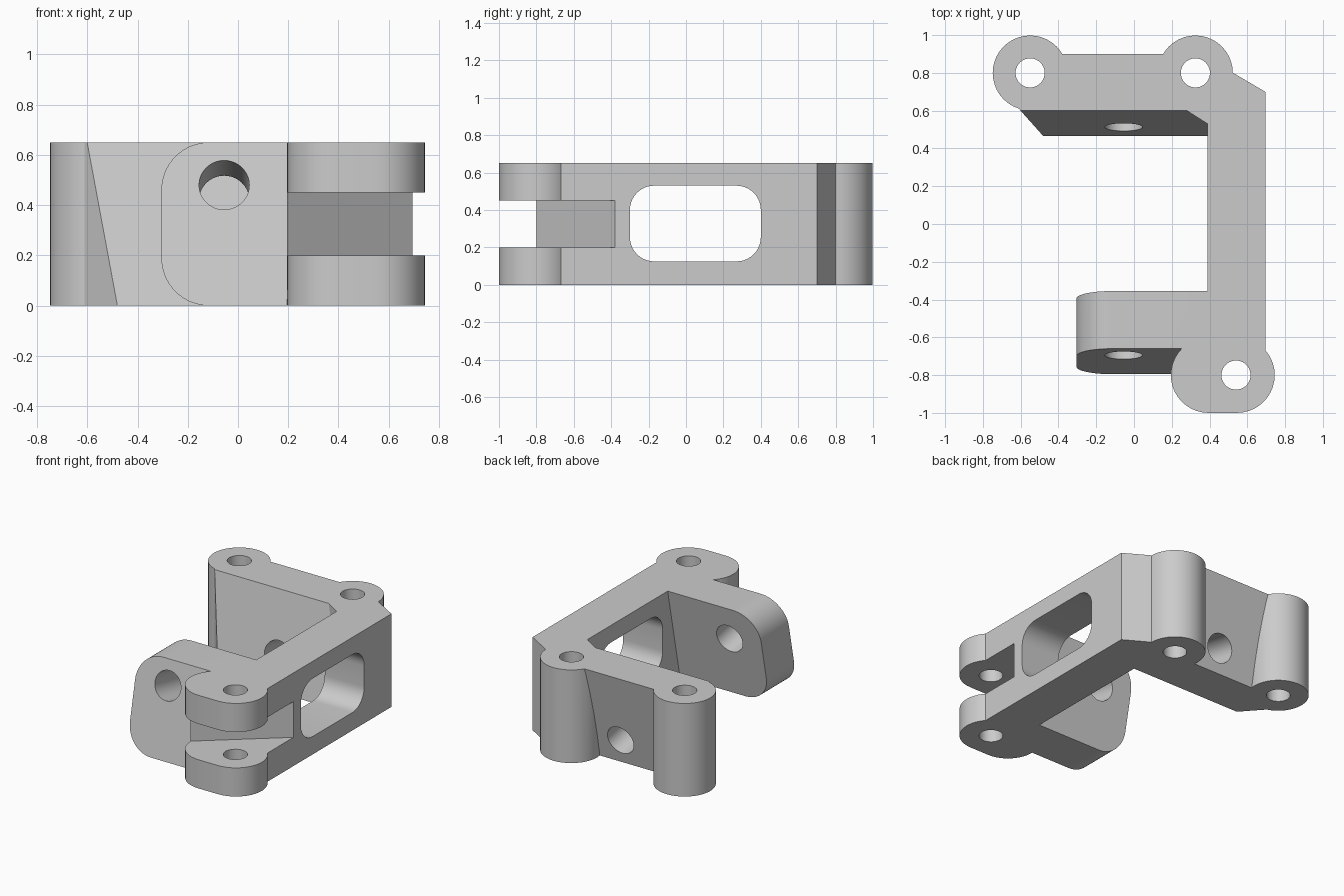
import bpy, bmesh
from math import sin, cos, pi
from mathutils import Vector

if "Cube" in bpy.data.objects:
    bpy.data.objects.remove(bpy.data.objects["Cube"])

H = 0.65                 # height of the bracket
SLOPE = 0.135 / H        # lean of the two arms


def arc(cx, cy, r, a0, a1, n=20):
    return [(cx + r * cos(a0 + (a1 - a0) * i / n), cy + r * sin(a0 + (a1 - a0) * i / n))
            for i in range(n + 1)]


def circle(cx, cy, r, n=40):
    return arc(cx, cy, r, 0, 2 * pi, n)[:-1]


def prism(name, profile, place, lo, hi):
    """Extrude a 2D profile; place(u, v, w) maps it into space."""
    bm = bmesh.new()
    a, b = ([bm.verts.new(place(u, v, w)) for u, v in profile] for w in (lo, hi))
    bm.faces.new(a)
    bm.faces.new(b)
    n = len(a)
    for i in range(n):
        bm.faces.new((a[i], a[(i + 1) % n], b[(i + 1) % n], b[i]))
    bmesh.ops.recalc_face_normals(bm, faces=bm.faces)
    me = bpy.data.meshes.new(name)
    bm.to_mesh(me)
    bm.free()
    ob = bpy.data.objects.new(name, me)
    bpy.context.collection.objects.link(ob)
    return ob


def upright(u, v, w):
    return (u, v, w)


def sideways(u, v, w):
    return (w, u, v)


def leaning(u, v, w):
    return (u, w - SLOPE * (H - v), v)


def combine(target, other, op):
    mod = target.modifiers.new(op, 'BOOLEAN')
    mod.operation, mod.solver, mod.object = op, 'EXACT', other
    bpy.context.view_layer.objects.active = target
    bpy.ops.object.modifier_apply(modifier=mod.name)
    bpy.data.objects.remove(other)


# Spine with diagonal corner
body = prism("hinge_bracket", [(0.39, -0.8), (0.695, -0.8), (0.695, 0.7), (0.525, 0.8),
                               (0.325, 0.8), (0.28, 0.6), (0.39, 0.53)], upright, 0, H)

# Leaning back arm, trimmed to an angled end
back_arm = prism("back_arm", [(-0.9, 0), (0.6, 0), (0.6, H), (-0.9, H)], leaning, 0.6, 0.9)
trim = prism("trim", [(-0.48, 0.465), (-0.62, 0.622), (-0.55, 0.95), (0.45, 0.95),
                      (0.45, 0.4), (-0.48, 0.4)], upright, -0.1, H + 0.1)
combine(back_arm, trim, 'INTERSECT')
combine(body, back_arm, 'UNION')

# Leaning front arm with rounded free end
r = 0.19
front = [(0.45, 0), (0.45, H)] + arc(-0.305 + r, H - r, r, pi / 2, pi, 14) \
    + arc(-0.305 + r, r, r, pi, 1.5 * pi, 14)
combine(body, prism("front_arm", front, leaning, -0.66, -0.355), 'UNION')

# Pin bosses: two round, one elongated
for x in (-0.55, 0.325):
    combine(body, prism("boss", circle(x, 0.8, 0.198), upright, 0, H), 'UNION')
long_boss = arc(0.545, -0.8, 0.2, -pi / 2, pi / 2) + arc(0.395, -0.8, 0.2, pi / 2, 1.5 * pi)
combine(body, prism("long_boss", long_boss, upright, 0, H), 'UNION')

# Slot between the lugs
slot = [(0.1, -0.88), (0.9, -0.208), (0.9, -1.1), (0.1, -1.1)]
combine(body, prism("slot", slot, upright, 0.2, 0.45), 'DIFFERENCE')

# Rounded window through the spine
q = 0.13
window = []
for i, (y, z) in enumerate([(0.4 - q, 0.53 - q), (-0.3 + q, 0.53 - q),
                            (-0.3 + q, 0.125 + q), (0.4 - q, 0.125 + q)]):
    window += arc(y, z, q, i * pi / 2, (i + 1) * pi / 2, 10)
combine(body, prism("window", window, sideways, 0.3, 0.8), 'DIFFERENCE')

# Vertical pin holes
for x, y in ((-0.55, 0.8), (0.325, 0.8), (0.54, -0.8)):
    combine(body, prism("pin_hole", circle(x, y, 0.077), upright, -0.1, H + 0.1), 'DIFFERENCE')

# Tilted bolt hole through both arms
axis = Vector((0, 1, -SLOPE)).normalized()
up = Vector((0, SLOPE, 1)).normalized()
start = Vector((-0.055, -0.695, 0.48))
bolt = prism("bolt_hole", circle(0, 0, 0.1),
             lambda u, v, w: start + Vector((u, 0, 0)) + up * v + axis * w, -0.3, 1.9)
combine(body, bolt, 'DIFFERENCE')

# Smooth curved walls, sharp edges
bpy.ops.object.select_all(action='DESELECT')
body.select_set(True)
bpy.context.view_layer.objects.active = body
bpy.ops.object.shade_smooth_by_angle(angle=0.4)
